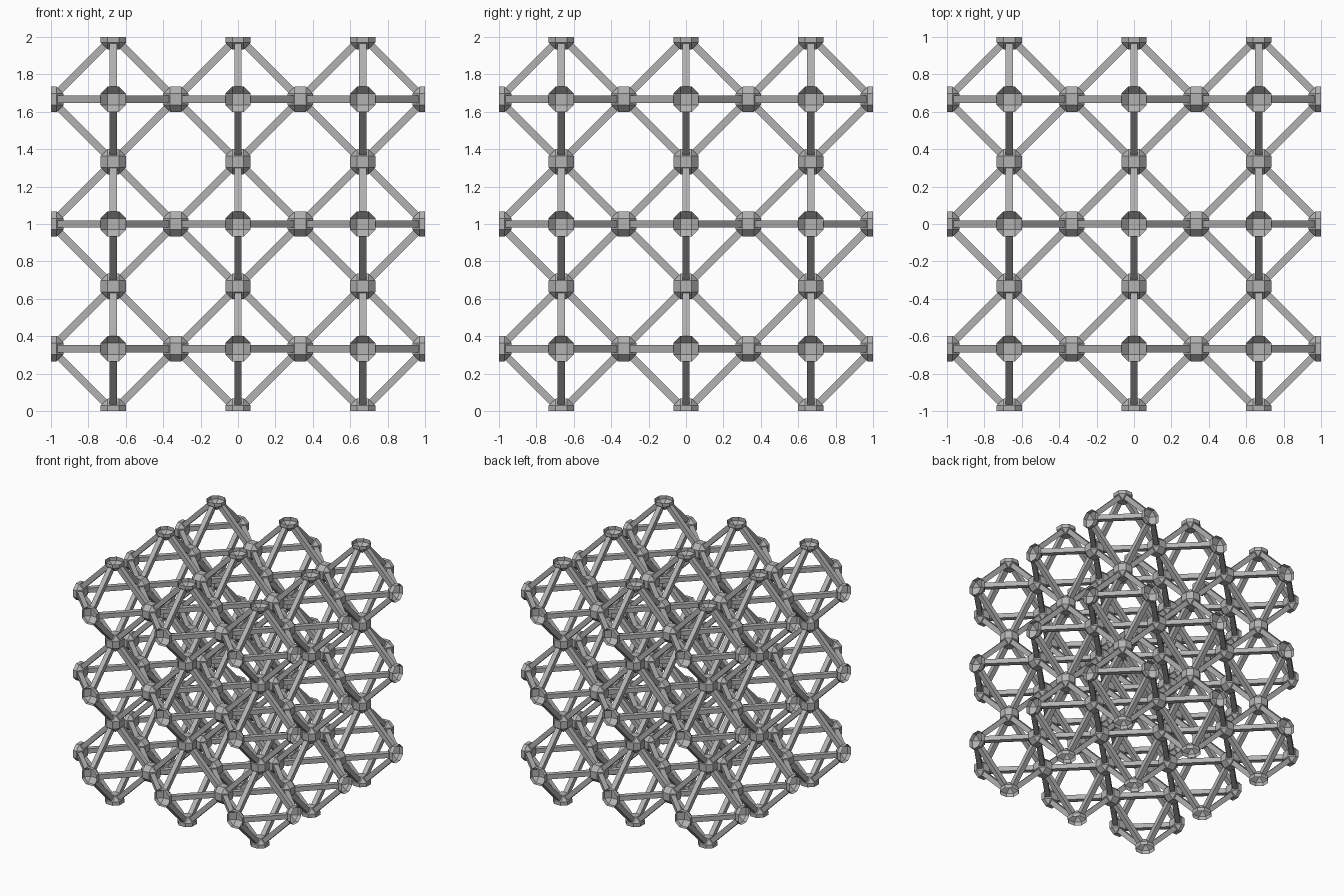
import bpy
import bmesh
from itertools import product
from mathutils import Vector, Matrix

if "Cube" in bpy.data.objects:
    bpy.data.objects.remove(bpy.data.objects["Cube"], do_unlink=True)

CELLS = 3                    # octahedral cells along each side
R = 1 / CELLS                # centre of a cell to its corner
NODE, FACET = 0.068, 0.03    # joint half size, joint facet half size
STRUT = 0.0195               # strut half width
LIFT = Vector((0, 0, 1))

grey = bpy.data.materials.new("grey metal")
grey.use_nodes = True
colour = (0.45, 0.45, 0.45, 1)
grey.diffuse_color = colour
grey.node_tree.nodes["Principled BSDF"].inputs["Base Color"].default_value = colour


def finish(bm, name):
    mesh = bpy.data.meshes.new(name)
    bm.to_mesh(mesh)
    bm.free()
    mesh.materials.append(grey)
    obj = bpy.data.objects.new(name, mesh)
    bpy.context.collection.objects.link(obj)


def add_node(bm, centre):
    """Faceted joint: a cube with its edges and corners cut off."""
    part = bmesh.new()
    for axis in range(3):
        for signs in product((-1, 1), repeat=3):
            p = [s * (NODE if i == axis else FACET) for i, s in enumerate(signs)]
            part.verts.new(centre + Vector(p))
    bmesh.ops.convex_hull(part, input=part.verts[:])
    bmesh.ops.dissolve_limit(part, angle_limit=0.02, verts=part.verts[:], edges=part.edges[:])
    # joints on the outside are open halves
    for i in range(3):
        if abs(centre[i]) > 0.99:
            side = Vector((0, 0, 0))
            side[i] = 1 if centre[i] > 0 else -1
            bmesh.ops.bisect_plane(part, geom=part.verts[:] + part.edges[:] + part.faces[:],
                                   plane_co=side, plane_no=side, clear_outer=True)
    bmesh.ops.translate(part, vec=LIFT, verts=part.verts[:])
    temp = bpy.data.meshes.new("temp")
    part.to_mesh(temp)
    part.free()
    bm.from_mesh(temp)
    bpy.data.meshes.remove(temp)


def add_strut(bm, start, end, normal):
    """Square bar between the slanted facets of two joints."""
    along = (end - start).normalized()
    across = normal.cross(along)
    trim = along * (NODE + FACET) / 2 ** 0.5
    length = (end - start - 2 * trim).length
    turn = Matrix((across, normal, along)).transposed().to_4x4()
    scale = Matrix.Diagonal((2 * STRUT, 2 * STRUT, length, 1))
    place = Matrix.Translation((start + end) / 2 + LIFT)
    bmesh.ops.create_cube(bm, size=1, matrix=place @ turn @ scale)


axes = [Vector((1, 0, 0)), Vector((0, 1, 0)), Vector((0, 0, 1))]
steps = [(2 * i + 1) * R - 1 for i in range(CELLS)]
centres = [Vector(c) for c in product(steps, repeat=3)]

# joints, shared between neighbouring cells
joints = {}
for c in centres:
    for axis, s in product(axes, (-R, R)):
        p = c + axis * s
        joints[tuple(round(v, 3) for v in p)] = p
node_bm = bmesh.new()
for p in joints.values():
    add_node(node_bm, p)
finish(node_bm, "joints")

# twelve struts around each cell
strut_bm = bmesh.new()
for c in centres:
    for i in range(3):
        u, v, n = axes[i], axes[(i + 1) % 3], axes[(i + 2) % 3]
        for s, t in product((-R, R), repeat=2):
            add_strut(strut_bm, c + u * s, c + v * t, n)
finish(strut_bm, "struts")
